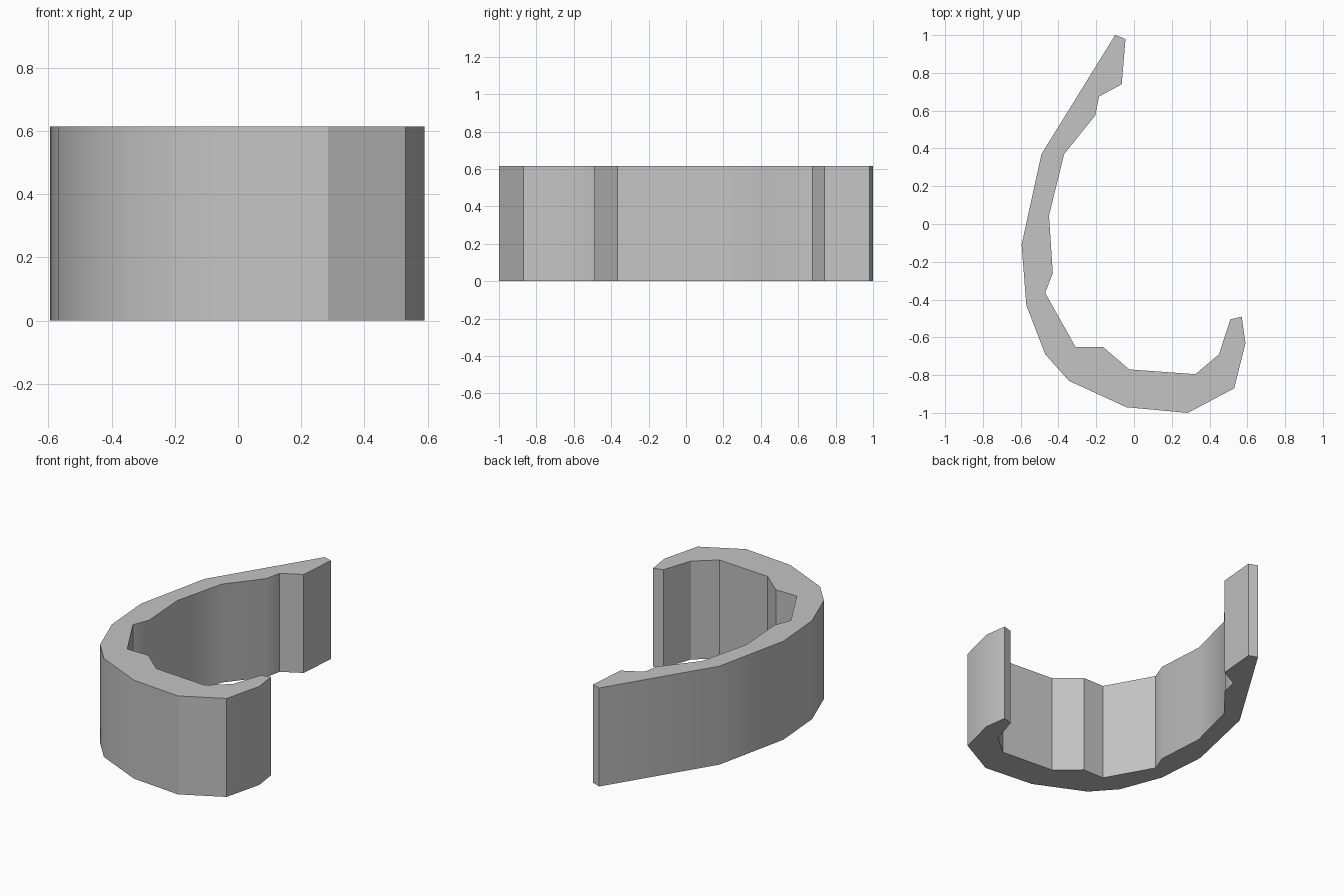
import bpy
import bmesh
import math

cube = bpy.data.objects.get("Cube")
if cube:
    bpy.data.objects.remove(cube, do_unlink=True)

HEIGHT = 0.615

# Outer edge of the hook, from the long tip round to the short tip
outer = [(-0.10, 1.0), (-0.49, 0.37), (-0.595, -0.11), (-0.57, -0.43),
         (-0.47, -0.69), (-0.345, -0.83), (-0.04, -0.97), (0.285, -1.0),
         (0.53, -0.87), (0.59, -0.63), (0.57, -0.49)]

# Inner edge with its notches, from the short tip back to the long tip
inner = [(0.51, -0.505), (0.45, -0.69), (0.325, -0.795), (-0.025, -0.77),
         (-0.165, -0.65), (-0.31, -0.65), (-0.47, -0.365), (-0.43, -0.26),
         (-0.45, 0.045), (-0.37, 0.37), (-0.205, 0.575), (-0.185, 0.675),
         (-0.065, 0.74), (-0.045, 0.98)]

# Plain grey material
grey = bpy.data.materials.new("plain_grey")
grey.use_nodes = True
colour = (0.55, 0.55, 0.55, 1)
grey.diffuse_color = colour
grey.node_tree.nodes["Principled BSDF"].inputs["Base Color"].default_value = colour

# Hooked band: the closed profile extruded upwards
bm = bmesh.new()
base = bm.faces.new([bm.verts.new((x, y, 0)) for x, y in outer + inner])
result = bmesh.ops.extrude_face_region(bm, geom=[base], use_keep_orig=True)
top = [v for v in result["geom"] if isinstance(v, bmesh.types.BMVert)]
bmesh.ops.translate(bm, vec=(0, 0, HEIGHT), verts=top)
bmesh.ops.recalc_face_normals(bm, faces=bm.faces)
mesh = bpy.data.meshes.new("hooked_band")
bm.to_mesh(mesh)
bm.free()
mesh.materials.append(grey)

band = bpy.data.objects.new("hooked_band", mesh)
bpy.context.collection.objects.link(band)

# Smooth the gentle bends, keep the corners sharp
bpy.ops.object.select_all(action="DESELECT")
band.select_set(True)
bpy.context.view_layer.objects.active = band
bpy.ops.object.shade_smooth_by_angle(angle=math.radians(30))
